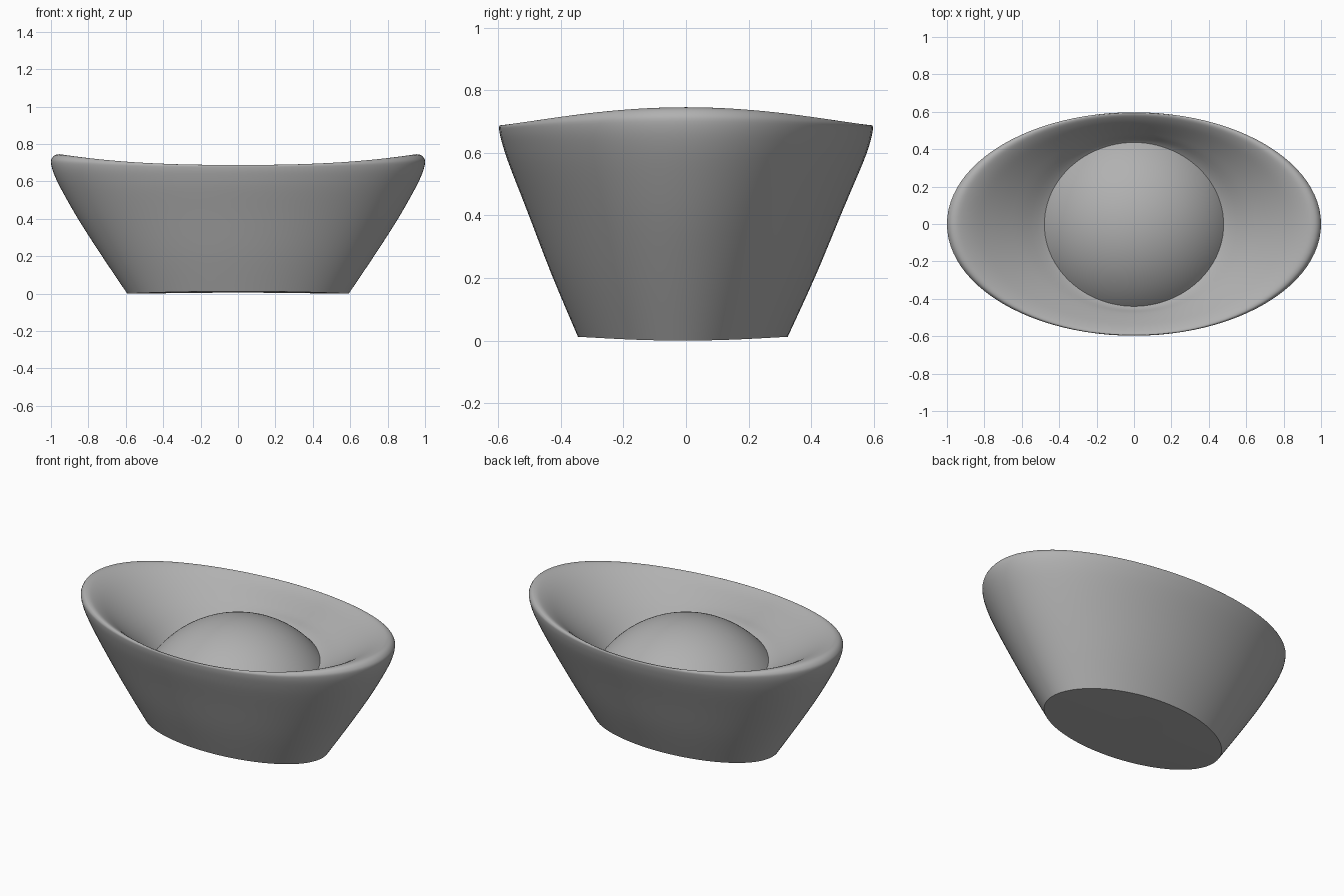
import bpy, bmesh, math
from mathutils import Vector

if "Cube" in bpy.data.objects:
    bpy.data.objects.remove(bpy.data.objects["Cube"])

SEG = 96

# Ring stations: half width x, half width y, height at x ends, height at y ends
STATIONS = [
    (.592, .335, .000, .012), (.72, .422, .19, .21), (.846, .506, .385, .42),
    (.938, .567, .545, .57), (.984, .590, .64, .64), (1.0, .597, .70, .675),
    (.992, .596, .728, .685), (.968, .590, .744, .688), (.93, .575, .741, .680),
    (.86, .548, .709, .653), (.76, .515, .645, .610), (.62, .475, .548, .553),
    (.483, .440, .451, .499), (.36, .36, .40, .44),
]

# Dark grey finish
grey = bpy.data.materials.new("dark_grey")
grey.diffuse_color = (.44, .44, .44, 1)
grey.use_nodes = True
grey.node_tree.nodes["Principled BSDF"].inputs["Base Color"].default_value = grey.diffuse_color


def smooth_path(points, steps=4):
    """Catmull-Rom interpolation through the stations."""
    pts = [Vector(p) for p in points]
    out = []
    for i in range(len(pts) - 1):
        a, b = pts[max(i - 1, 0)], pts[i]
        c, d = pts[i + 1], pts[min(i + 2, len(pts) - 1)]
        for k in range(steps):
            t = k / steps
            out.append(.5 * (2 * b + (c - a) * t + (2 * a - 5 * b + 4 * c - d) * t * t
                             + (3 * b - a - 3 * c + d) * t ** 3))
    return out + [pts[-1]]


def loft(name, stations):
    """Skin elliptical rings, closing both ends."""
    bm = bmesh.new()
    rings = []
    for ax, ay, zx, zy in stations:
        shift = -.01 * max(0, 1 - zx / .6)
        ring = []
        for i in range(SEG):
            a = 2 * math.pi * i / SEG
            z = zy + (zx - zy) * abs(math.cos(a)) ** 2.4
            ring.append(bm.verts.new((ax * math.cos(a), ay * math.sin(a) + shift, z)))
        rings.append(ring)
    for r, s in zip(rings, rings[1:]):
        for i in range(SEG):
            j = (i + 1) % SEG
            bm.faces.new((r[i], r[j], s[j], s[i]))
    for ring in (rings[0], rings[-1]):
        mid = bm.verts.new(sum((v.co for v in ring), Vector()) / SEG)
        for i in range(SEG):
            bm.faces.new((ring[i], ring[(i + 1) % SEG], mid))
    bmesh.ops.recalc_face_normals(bm, faces=bm.faces)
    mesh = bpy.data.meshes.new(name)
    bm.to_mesh(mesh)
    bm.free()
    mesh.materials.append(grey)
    obj = bpy.data.objects.new(name, mesh)
    bpy.context.collection.objects.link(obj)
    bpy.ops.object.select_all(action='DESELECT')
    obj.select_set(True)
    bpy.context.view_layer.objects.active = obj
    bpy.ops.object.shade_smooth_by_angle(angle=math.radians(35))
    return obj


# Flared oval bowl with a rounded, saddle-shaped rim
loft("ingot_bowl", smooth_path(STATIONS))

# Spherical cap rising from the bowl floor
R, CZ, CUT = .602, .085, .44
top = math.acos((CUT - CZ) / R)
cap = []
for k in range(25):
    a = top * (1 - k / 25)
    z = CZ + R * math.cos(a)
    cap.append((R * math.sin(a), R * math.sin(a), z, z))
cap.append((.003, .003, CZ + R, CZ + R))
loft("centre_dome", cap)
